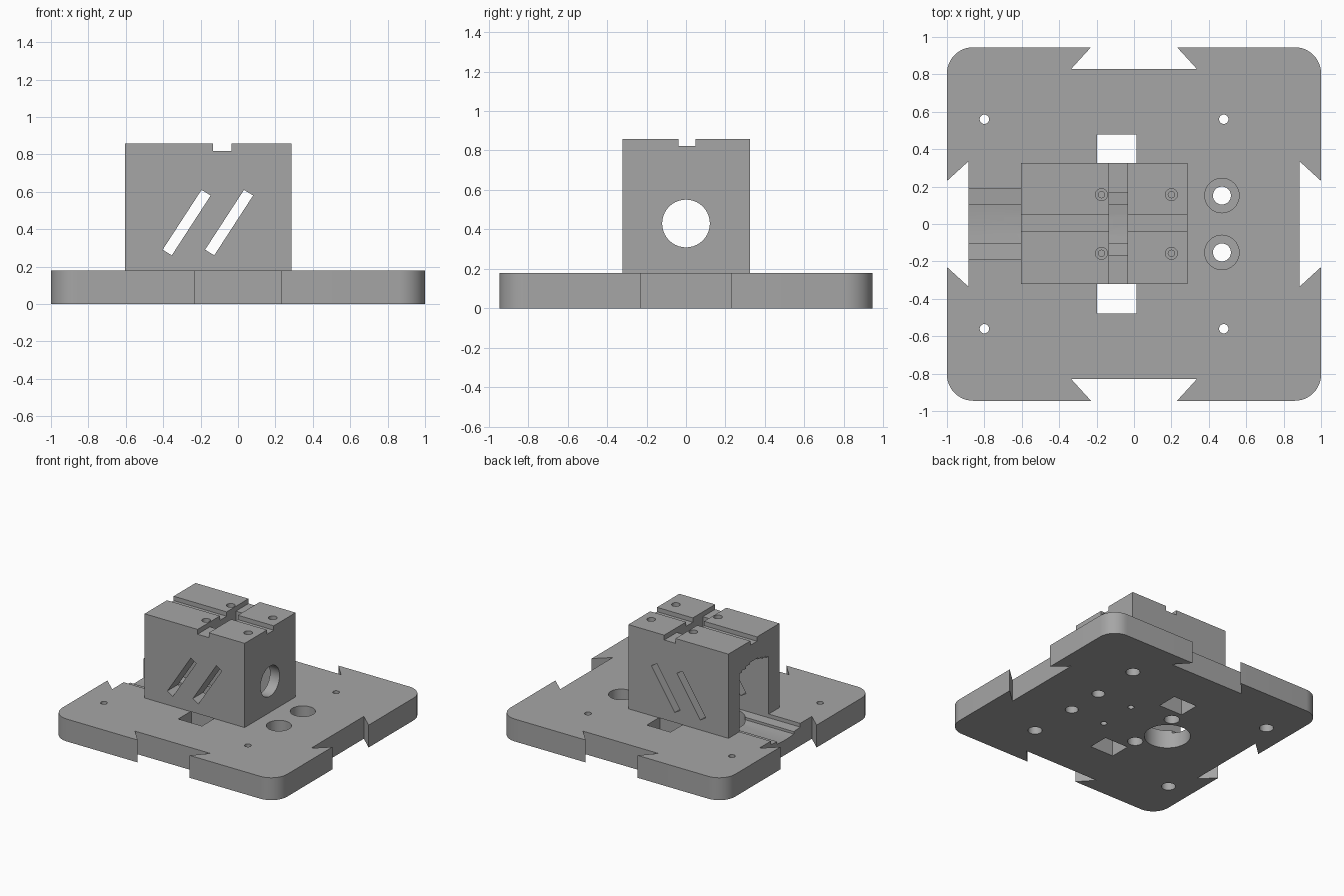
import bpy, bmesh, math
from mathutils import Vector, Matrix

cube = bpy.data.objects.get("Cube")
if cube:
    bpy.data.objects.remove(cube, do_unlink=True)

grey = bpy.data.materials.new("plain grey")
grey.use_nodes = True
grey.diffuse_color = (0.38, 0.38, 0.38, 1)
grey.node_tree.nodes["Principled BSDF"].inputs["Base Color"].default_value = grey.diffuse_color


def make_object(name, bm):
    bmesh.ops.recalc_face_normals(bm, faces=bm.faces)
    mesh = bpy.data.meshes.new(name)
    bm.to_mesh(mesh)
    bm.free()
    mesh.materials.append(grey)
    obj = bpy.data.objects.new(name, mesh)
    bpy.context.collection.objects.link(obj)
    return obj


def box(name, x, y, z, corner=0):
    """Box from (min, max) ranges, with optional rounded upright corners."""
    bm = bmesh.new()
    bmesh.ops.create_cube(bm, size=1)
    for v in bm.verts:
        v.co = [(a + b) / 2 + c * (b - a) for (a, b), c in zip((x, y, z), v.co)]
    if corner:
        upright = [e for e in bm.edges
                   if abs(e.verts[0].co.z - e.verts[1].co.z) > 0.01]
        bmesh.ops.bevel(bm, geom=upright, offset=corner, segments=12,
                        profile=0.5, affect='EDGES')
    return make_object(name, bm)


def prism(name, points, direction):
    """Polygon swept along a direction."""
    bm = bmesh.new()
    face = bm.faces.new([bm.verts.new(p) for p in points])
    swept = bmesh.ops.extrude_face_region(bm, geom=[face])["geom"]
    moved = [g for g in swept if isinstance(g, bmesh.types.BMVert)]
    bmesh.ops.translate(bm, verts=moved, vec=Vector(direction))
    return make_object(name, bm)


def rod(name, centre, radius, length, along_x=False):
    bm = bmesh.new()
    turn = Matrix.Rotation(math.pi / 2, 4, 'Y') if along_x else Matrix()
    bmesh.ops.create_cone(bm, cap_ends=True, segments=40, radius1=radius,
                          radius2=radius, depth=length,
                          matrix=Matrix.Translation(centre) @ turn)
    return make_object(name, bm)


def upright_rod(x, y, radius, z0, z1):
    return rod("hole_cutter", (x, y, (z0 + z1) / 2), radius, z1 - z0)


def cut(target, cutter):
    mod = target.modifiers.new("cut", 'BOOLEAN')
    mod.operation = 'DIFFERENCE'
    mod.solver = 'EXACT'
    mod.object = cutter
    bpy.context.view_layer.objects.active = target
    bpy.ops.object.modifier_apply(modifier=mod.name)
    bpy.data.objects.remove(cutter, do_unlink=True)


def cavity():
    """Stepped channel running in from the -x side."""
    half = [(.05, .12), (.105, .125), (.105, .145), (.187, .15), (.187, .645),
            (.15, .645), (.15, .66), (.105, .655), (.105, .672), (.05, .672),
            (.05, .685)]
    outline = half + [(-y, z) for y, z in reversed(half)]
    return prism("cavity_cutter", [(-0.95, y, z) for y, z in outline], (1.15, 0, 0))


TOP = 0.18
base = box("base_plate", (-1, 1), (-0.945, 0.945), (0, TOP), corner=0.14)
block = box("housing_block", (-0.605, 0.285), (-0.322, 0.325), (TOP, 0.857))

# Dovetail notches in the four edges of the plate
for axis, edge in ((0, 1), (1, 0.945)):
    for side in (-1, 1):
        tail = [(0.335, edge - 0.115), (0.185, edge + 0.05)]
        tail = [(0.335, edge - 0.115), (0.18, edge + 0.055)]
        outline = tail + [(-a, b) for a, b in reversed(tail)]
        pts = [(b * side, a, -0.1) if axis == 0 else (a, b * side, -0.1)
               for a, b in outline]
        cut(base, prism("dovetail_cutter", pts, (0, 0, 0.4)))

# Holes in the plate, mirrored front to back
for side in (-1, 1):
    for x in (-0.8, 0.48):
        cut(base, upright_rod(x, side * 0.56, 0.025, -0.1, 0.3))
        cut(base, upright_rod(x, side * 0.56, 0.052, -0.1, 0.09))
    cut(base, upright_rod(0.47, side * 0.152, 0.048, -0.1, 0.3))
    cut(base, upright_rod(0.47, side * 0.152, 0.092, 0.08, 0.3))
    cut(base, upright_rod(0.16, side * 0.155, 0.023, -0.1, 0.1))
    cut(base, upright_rod(-0.187, side * 0.21, 0.057, -0.1, 0.1))
    y = sorted((side * 0.31, side * 0.478))
    cut(base, box("slot_cutter", (-0.197, 0.014), y, (-0.1, 0.3)))

# Channel in the plate, and the large opening beneath it
cut(base, cavity())
cut(base, upright_rod(-0.32, 0, 0.17, -0.1, 0.3))

# Housing interior and round end hole
cut(block, cavity())
cut(block, rod("end_hole_cutter", (0.25, 0, 0.43), 0.121, 0.3, along_x=True))

# Crossed grooves on the roof, with an opening into the cavity
cut(block, box("groove_cutter", (-0.9, 0.5), (-0.038, 0.047), (0.822, 1)))
cut(block, box("groove_cutter", (-0.134, -0.034), (-0.5, 0.5), (0.818, 1)))
cut(block, box("opening_cutter", (-0.134, -0.034), (-0.165, 0.165), (0.6, 1)))

# Slanted slots through both side walls
for shift in (0, 0.227):
    corners = [(-0.403, 0.29), (-0.354, 0.26), (-0.146, 0.58), (-0.195, 0.61)]
    cut(block, prism("slant_cutter", [(x + shift, -0.5, z) for x, z in corners],
                     (0, 1, 0)))

# Stepped screw holes in the roof
for x in (-0.174, 0.2):
    for side in (-1, 1):
        cut(block, upright_rod(x, side * 0.157, 0.032, 0.80, 1))
        cut(block, upright_rod(x, side * 0.157, 0.017, 0.72, 1))

# Smooth the round walls, keep the edges sharp
bpy.ops.object.select_all(action='DESELECT')
for part in (base, block):
    part.select_set(True)
bpy.context.view_layer.objects.active = base
bpy.ops.object.shade_smooth_by_angle(angle=math.radians(30))
